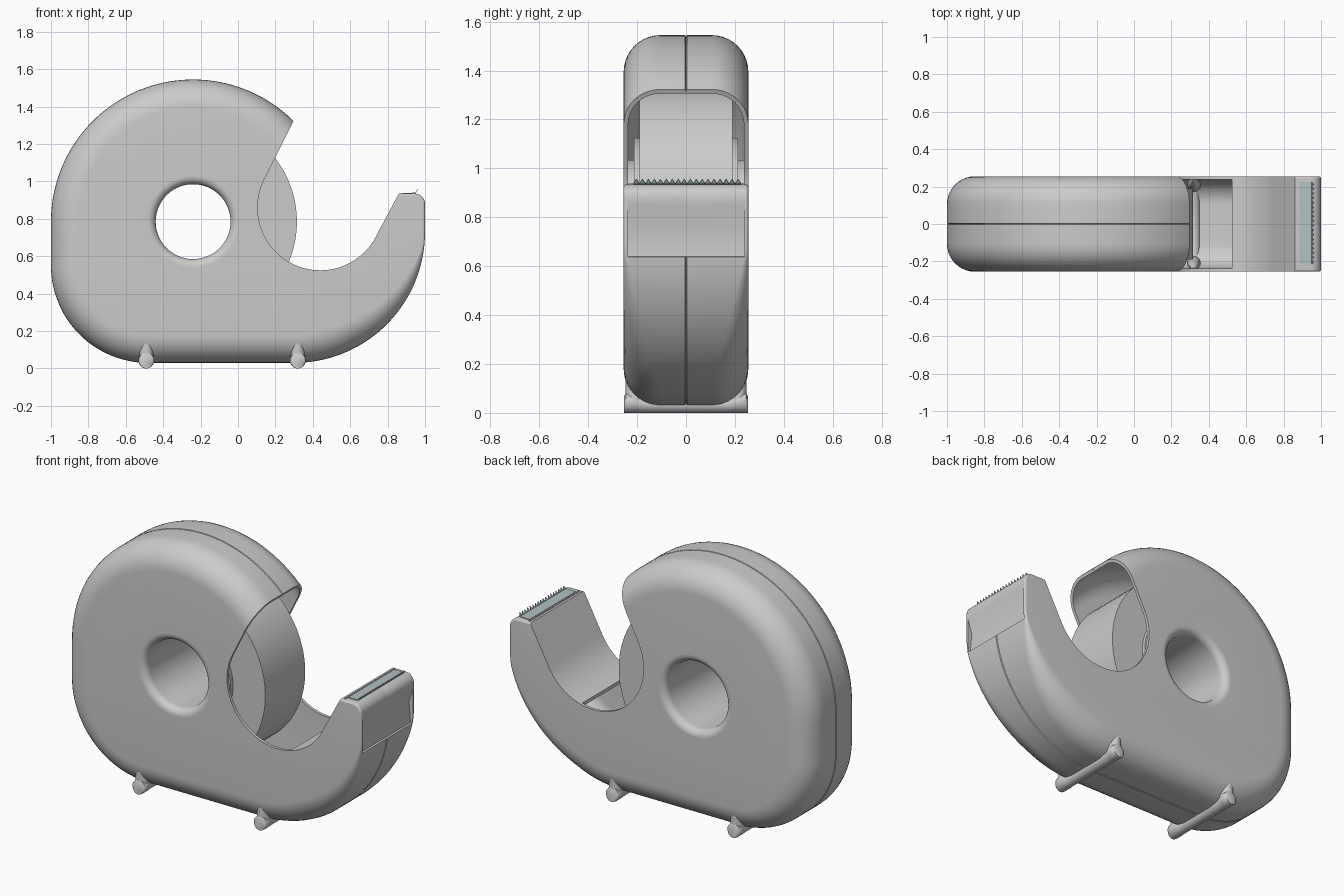
import bpy, bmesh
from math import sin, cos, pi, radians, acos, degrees
from mathutils import Vector

if "Cube" in bpy.data.objects:
    bpy.data.objects.remove(bpy.data.objects["Cube"])

HALF = 0.255          # half width of the body
HUB = (-0.24, 0.785)  # roll centre in x, z


def arc(cx, cz, r, a0, a1, n):
    return [(cx + r * cos(radians(a0 + (a1 - a0) * i / n)),
             cz + r * sin(radians(a0 + (a1 - a0) * i / n))) for i in range(n + 1)]


def finish(name, bm):
    bmesh.ops.recalc_face_normals(bm, faces=bm.faces[:])
    me = bpy.data.meshes.new(name)
    bm.to_mesh(me)
    bm.free()
    ob = bpy.data.objects.new(name, me)
    bpy.context.collection.objects.link(ob)
    return ob


def skin(name, rows, caps=True, wrap=False):
    """Join closed rings of points into a surface."""
    bm = bmesh.new()
    rings = [[bm.verts.new(p) for p in row] for row in rows]
    pairs = list(zip(rings, rings[1:])) + ([(rings[-1], rings[0])] if wrap else [])
    n = len(rings[0])
    for a, b in pairs:
        for i in range(n):
            j = (i + 1) % n
            bm.faces.new((a[i], a[j], b[j], b[i]))
    if caps and not wrap:
        bm.faces.new(rings[0])
        bm.faces.new(rings[-1])
    return finish(name, bm)


def prism(name, pts, y0, y1):
    return skin(name, [[(x, y, z) for x, z in pts] for y in (y0, y1)])


def lathe(name, prof, n=96):
    """Turn a closed (radius, y) profile about the hub axis."""
    return skin(name, [[(HUB[0] + r * cos(2 * pi * i / n), y, HUB[1] + r * sin(2 * pi * i / n))
                        for i in range(n)] for r, y in prof], wrap=True)


def activate(ob):
    bpy.ops.object.select_all(action='DESELECT')
    ob.select_set(True)
    bpy.context.view_layer.objects.active = ob


def boolean(ob, cutter, op='DIFFERENCE'):
    m = ob.modifiers.new("cut", 'BOOLEAN')
    m.operation, m.solver, m.object = op, 'EXACT', cutter
    activate(ob)
    bpy.ops.object.modifier_apply(modifier=m.name)
    bpy.data.objects.remove(cutter)


def smooth(ob, angle=30):
    activate(ob)
    bpy.ops.object.shade_smooth_by_angle(angle=radians(angle))


# Outer outline, counter-clockwise, closed across the mouth
outline = (arc(-0.48, 0.55, 0.52, 180, 270, 28)
           + [(-0.2, 0.03), (0.1, 0.03)]
           + arc(0.30, 0.73, 0.70, 270, 360, 36)
           + arc(0.945, 0.88, 0.055, 0, 90, 8)
           + [(0.86, 0.935)]
           + arc(*HUB, 0.76, 15, 180, 72))


def edge_radius(x, z):
    """Side rounding: generous on the body, fading out along the arm."""
    if x <= 0.5:
        return 0.15
    t = min(max((z - 0.1) / 0.55, 0), 1)
    return 0.15 + (0.012 - 0.15) * t


def rounded_body(name, off, groove):
    n = len(outline)
    data = []
    for i, (x, z) in enumerate(outline):
        a, b = Vector(outline[i - 1]), Vector(outline[(i + 1) % n])
        d = (b - a).normalized()
        data.append((x, z, -d.y, d.x, max(edge_radius(x, z) - off, 0.006)))
    h = HALF - off

    def fillet(s, k):
        t = pi / 2 * k / 10
        return [(x + nx * (off + r * (1 - cos(t))), s * (h - r + r * sin(t)),
                 z + nz * (off + r * (1 - cos(t)))) for x, z, nx, nz, r in data]

    def flat(y, g):
        row = []
        for x, z, nx, nz, r in data:
            d = off + (g if not (x > 0.5 and z > 0.63) else g * 0.05)
            row.append((x + nx * d, y, z + nz * d))
        return row
    rows = [fillet(-1, k) for k in range(10, -1, -1)]
    if groove:
        rows += [flat(-0.004, 0), flat(0, groove), flat(0.004, 0)]
    rows += [fillet(1, k) for k in range(11)]
    return skin(name, rows)


# Hollow shell: cavity stays out of the solid tip and the curved arm floor
shell = rounded_body("dispenser_shell", 0, 0.008)
cavity = rounded_body("cavity_cutter", 0.018, 0)
start = -degrees(acos(0.085 / 0.355))
floor = prism("floor_block", [(0.525, 1.2)] + arc(0.44, 0.86, 0.355, start, -27, 20)
              + [(0.88, 0.6), (1.1, 0.55), (1.1, 1.2)], -0.4, 0.4)
boolean(cavity, floor)
boolean(shell, cavity)

# Mouth, hub hole and shallow recess below the tip
boolean(shell, prism("mouth_cutter", [(0.46, 1.65)] + arc(0.44, 0.86, 0.335, 152.5, 333, 56)
                     + [(0.86, 0.9352), (1.2, 1.65)], -0.4, 0.4))
hole = skin("hole_cutter", [[(HUB[0] + 0.243 * cos(2 * pi * i / 96), y,
                              HUB[1] + 0.243 * sin(2 * pi * i / 96)) for i in range(96)]
                            for y in (-0.4, 0.4)])
boolean(shell, hole)
boolean(shell, prism("recess_cutter", [(1.05, 0.86), (1.0, 0.85), (0.972, 0.76),
                                       (0.982, 0.64), (1.05, 0.63)], -0.237, 0.24))
smooth(shell)

# Hub tube with flared rims
rim = [(0.243 - 0.043 * sin(pi / 2 * k / 8), -HALF + 0.043 * (1 - cos(pi / 2 * k / 8)))
       for k in range(9)]
hub = lathe("hub_tube", [(0.25, -0.25)] + rim + [(r, -y) for r, y in reversed(rim)] + [(0.25, 0.25)])
smooth(hub)

# Tape roll and its core
smooth(lathe("tape_roll", [(0.335, -0.19), (0.555, -0.19), (0.555, 0.19), (0.335, 0.19)]))
smooth(lathe("roll_core", [(0.26, -0.212), (0.34, -0.212), (0.34, 0.212), (0.26, 0.212)]))

# Feet: a cross rod with a tapered post at each end
for label, x in (("rear", -0.49), ("front", 0.32)):
    r = 0.042
    ring = [(cos(2 * pi * i / 24), sin(2 * pi * i / 24)) for i in range(24)]
    rod = [(-0.253, 0.034), (-0.245, r), (-0.21, r), (-0.17, 0.034),
           (0.17, 0.034), (0.21, r), (0.245, r), (0.253, 0.034)]
    smooth(skin(label + "_foot", [[(x + q * c, y, q + (r - q) * 0.3 + q * s - (r - q) * 0.3)
                                   for c, s in ring] for y, q in rod]), 50)
    for side in (-1, 1):
        post = [(0.04, 0.04, 0.208), (0.12, 0.034, 0.214), (0.2, 0.022, 0.226), (0.24, 0.008, 0.24)]
        smooth(skin(label + "_foot_post", [[(x + q * c, side * y0 + q * s, z) for c, s in ring]
                                           for z, q, y0 in post]), 50)

# Serrated blade set in the tip
steel = bpy.data.materials.new("blade_steel")
steel.diffuse_color = (0.45, 0.53, 0.56, 1)
steel.use_nodes = True
steel.node_tree.nodes["Principled BSDF"].inputs["Base Color"].default_value = steel.diffuse_color
bm = bmesh.new()
TEETH, Y0, Y1 = 18, -0.215, 0.225
step = (Y1 - Y0) / TEETH
for i in range(TEETH):
    a, b = Y0 + i * step, Y0 + (i + 1) * step
    back = [bm.verts.new((0.885, y, 0.937)) for y in (a, b)]
    edge = [bm.verts.new((0.95, y, 0.938)) for y in (a, b)]
    tip = bm.verts.new((0.96, (a + b) / 2, 0.957))
    bm.faces.new((back[0], edge[0], edge[1], back[1]))
    bm.faces.new((edge[0], tip, edge[1]))
bmesh.ops.remove_doubles(bm, verts=bm.verts[:], dist=1e-5)
blade = finish("cutting_blade", bm)
blade.data.materials.append(steel)
sol = blade.modifiers.new("thickness", 'SOLIDIFY')
sol.thickness = 0.004
sol.offset = 0

# Slot rib behind the blade
rib = prism("blade_clip", [(0.874, 0.93), (0.882, 0.93), (0.882, 0.939), (0.874, 0.939)], -0.235, 0.24)
